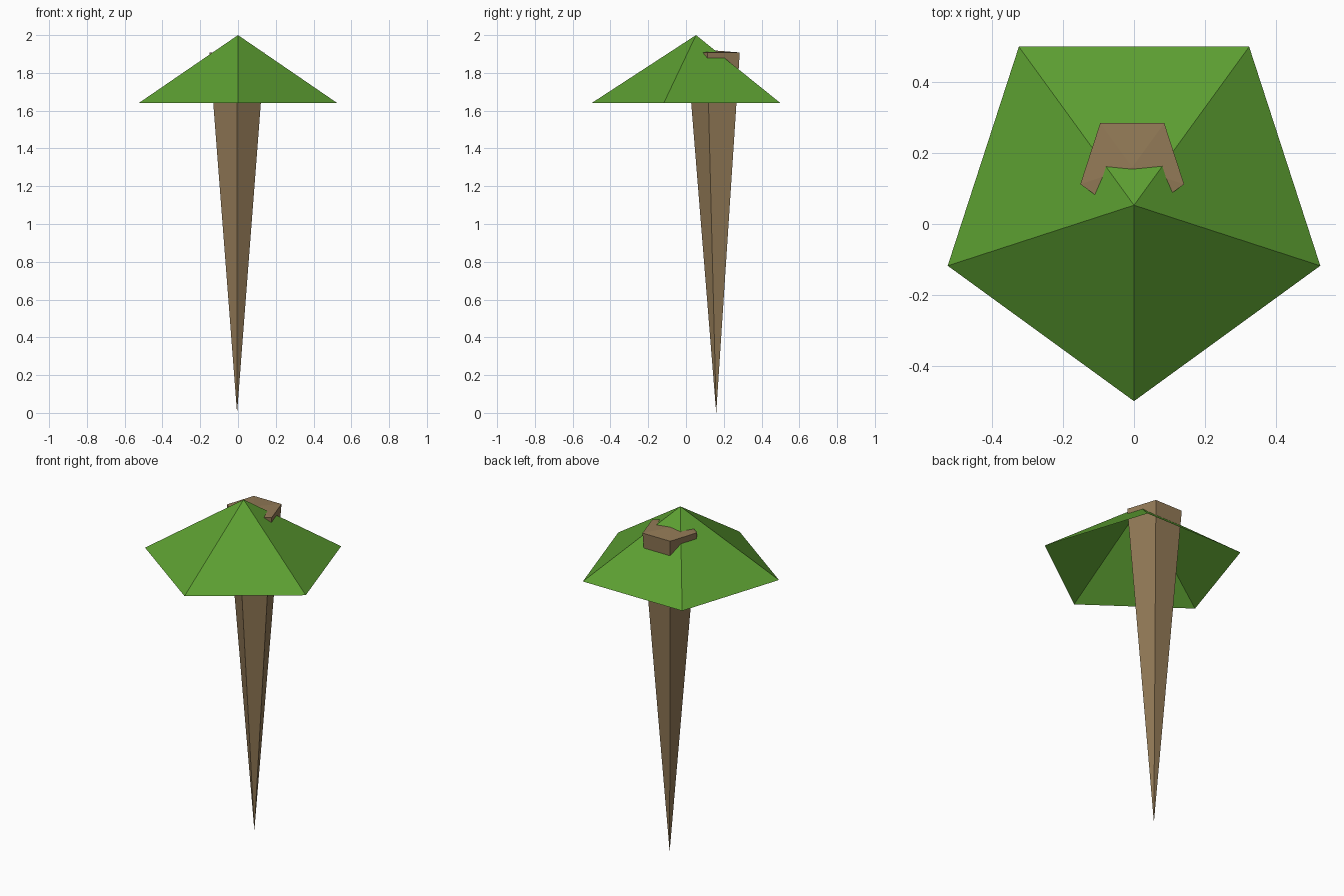
import bpy
import bmesh
from math import cos, sin, pi

cube = bpy.data.objects.get("Cube")
if cube:
    bpy.data.objects.remove(cube, do_unlink=True)


def make_material(name, colour):
    mat = bpy.data.materials.new(name)
    mat.use_nodes = True
    mat.diffuse_color = (*colour, 1)
    mat.node_tree.nodes["Principled BSDF"].inputs["Base Color"].default_value = (*colour, 1)
    return mat


def five_sided(name, mat, centre, radius, rim_z, tips):
    """Pentagon rim, corner to the front, joined by fans to each tip point."""
    bm = bmesh.new()
    x, y = centre
    rim = []
    for i in range(5):
        a = -pi / 2 + i * 2 * pi / 5
        rim.append(bm.verts.new((x + radius * cos(a), y + radius * sin(a), rim_z)))
    for tip_z in tips:
        tip = bm.verts.new((x, y, tip_z))
        for i in range(5):
            a, b = rim[i], rim[(i + 1) % 5]
            # Wind each fan so that it faces outwards
            bm.faces.new((a, b, tip) if tip_z > rim_z else (b, a, tip))
    mesh = bpy.data.meshes.new(name)
    bm.to_mesh(mesh)
    bm.free()
    mesh.materials.append(mat)
    obj = bpy.data.objects.new(name, mesh)
    bpy.context.collection.objects.link(obj)
    return obj


leaf_green = make_material("leaf green", (0.108, 0.347, 0.031))
bark_brown = make_material("bark brown", (0.292, 0.196, 0.095))

# Canopy: open-bottomed pyramid
five_sided("canopy", leaf_green, (0, 0.053), 0.553, 1.64, [2.0])

# Trunk: spike pointing down, with a barely raised cap that pokes through the back
five_sided("trunk", bark_brown, (-0.005, 0.16), 0.154, 1.908, [0.0, 1.918])
